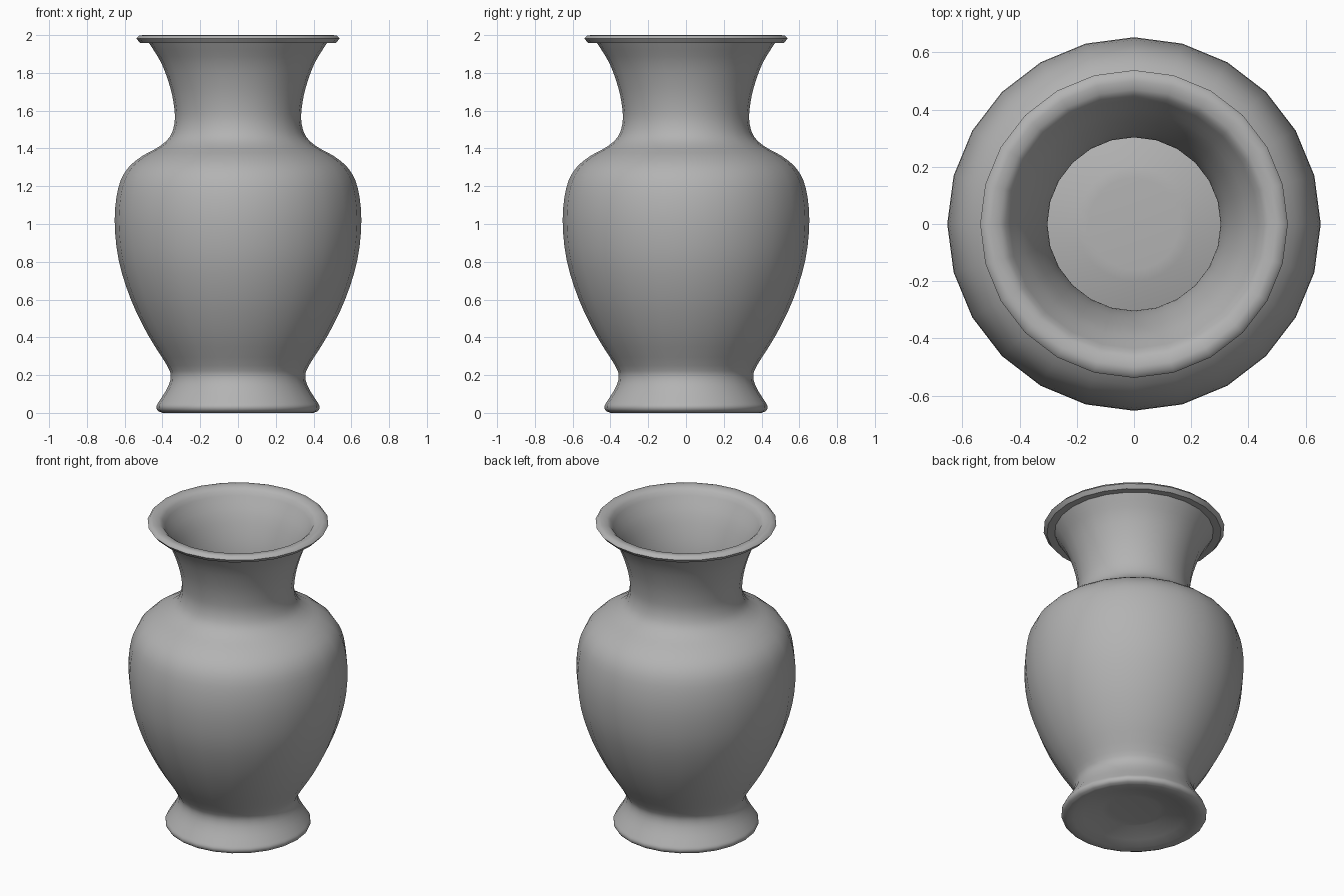
import bpy, bmesh, math
from mathutils import Vector

if "Cube" in bpy.data.objects:
    bpy.data.objects.remove(bpy.data.objects["Cube"])

SIDES = 24


def smooth(points, steps=3):
    """Catmull-Rom refinement of a (radius, height) profile."""
    p = [Vector(q) for q in points]
    p = [2 * p[0] - p[1]] + p + [2 * p[-1] - p[-2]]
    out = []
    for i in range(1, len(p) - 2):
        a, b, c, d = p[i - 1:i + 3]
        for k in range(steps):
            t = k / steps
            out.append(0.5 * (2 * b + (c - a) * t + (2 * a - 5 * b + 4 * c - d) * t * t
                              + (3 * b - a - 3 * c + d) * t ** 3))
    return out + [p[-2]]


def lathe(name, profile, material):
    bm = bmesh.new()
    verts = [bm.verts.new((r, 0, z)) for r, z in profile]
    edges = [bm.edges.new(e) for e in zip(verts, verts[1:])]
    bmesh.ops.spin(bm, geom=verts + edges, axis=(0, 0, 1), cent=(0, 0, 0),
                   angle=math.tau, steps=SIDES, use_merge=True)
    bmesh.ops.remove_doubles(bm, verts=bm.verts, dist=0.0005)
    bmesh.ops.recalc_face_normals(bm, faces=bm.faces)
    mesh = bpy.data.meshes.new(name)
    bm.to_mesh(mesh)
    bm.free()
    mesh.materials.append(material)
    obj = bpy.data.objects.new(name, mesh)
    bpy.context.collection.objects.link(obj)
    bpy.context.view_layer.objects.active = obj
    obj.select_set(True)
    bpy.ops.object.shade_smooth_by_angle(angle=math.radians(50))
    return obj


glaze = bpy.data.materials.new("dark_grey_glaze")
glaze.diffuse_color = (0.45, 0.45, 0.45, 1)
glaze.use_nodes = True
glaze.node_tree.nodes["Principled BSDF"].inputs["Base Color"].default_value = glaze.diffuse_color

# Shallow hollow under the foot, from the centre outwards
underside = [(0, 0.06), (0.15, 0.06), (0.19, 0.056), (0.30, 0.022), (0.36, 0.004)]

# Outer wall from foot to neck
outer = smooth([(0.40, 0.0), (0.425, 0.012), (0.432, 0.035), (0.415, 0.065), (0.375, 0.13),
                (0.356, 0.19), (0.375, 0.25), (0.475, 0.41), (0.567, 0.60), (0.632, 0.81),
                (0.653, 1.02), (0.634, 1.19), (0.588, 1.29), (0.51, 1.358), (0.42, 1.408),
                (0.362, 1.46), (0.337, 1.53), (0.337, 1.61), (0.358, 1.72), (0.405, 1.85),
                (0.472, 1.96)])

# Flared lip
lip = [(0.518, 1.958), (0.538, 1.982), (0.524, 1.998), (0.50, 2.0), (0.47, 1.995), (0.45, 1.98)]

# Inner wall from lip down into the foot, then the slightly domed floor
inner = smooth([(0.435, 1.955), (0.375, 1.85), (0.328, 1.72), (0.306, 1.61), (0.306, 1.53),
                (0.335, 1.445), (0.405, 1.38), (0.49, 1.33), (0.562, 1.27), (0.605, 1.18),
                (0.623, 1.02), (0.602, 0.82), (0.539, 0.61), (0.448, 0.42), (0.347, 0.26),
                (0.326, 0.19), (0.347, 0.12), (0.385, 0.055)])
floor = [(0.36, 0.038), (0.30, 0.053), (0.20, 0.087), (0.16, 0.09), (0, 0.09)]

lathe("vase", underside + [tuple(v) for v in outer] + lip + [tuple(v) for v in inner] + floor,
      glaze)
